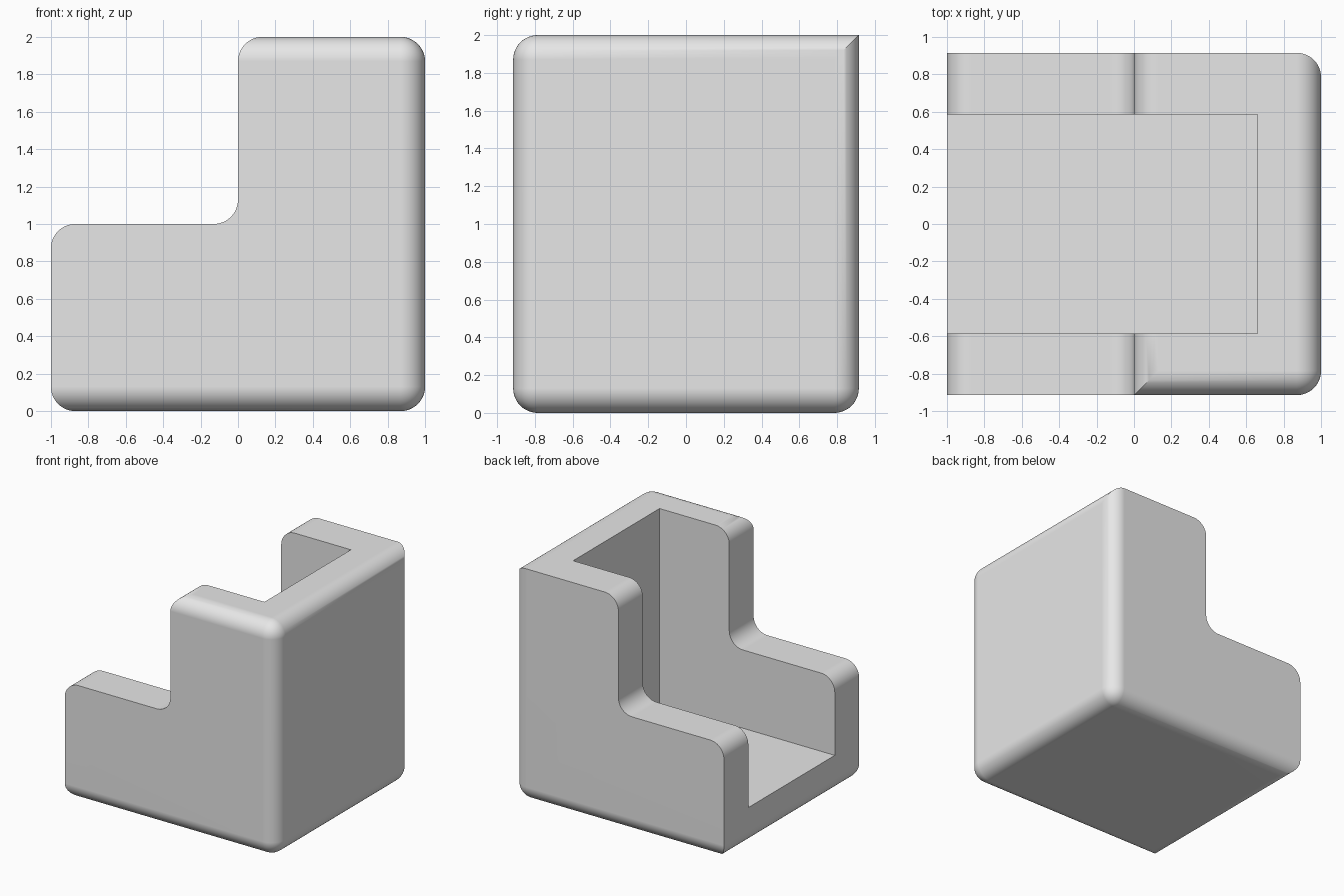
import bpy
import bmesh

if "Cube" in bpy.data.objects:
    bpy.data.objects.remove(bpy.data.objects["Cube"], do_unlink=True)

HALF_DEPTH = 0.915
WALL = 0.33
RADIUS = 0.13

grey = bpy.data.materials.new("light_grey")
grey.use_nodes = True
grey.diffuse_color = (0.8, 0.8, 0.8, 1)
grey.node_tree.nodes["Principled BSDF"].inputs["Base Color"].default_value = (0.8, 0.8, 0.8, 1)


def prism(name, profile, half_depth, rounded=None):
    """Extrude an x-z profile along y, then round the edges the rule picks."""
    bm = bmesh.new()
    face = bm.faces.new([bm.verts.new((x, -half_depth, z)) for x, z in profile])
    ext = bmesh.ops.extrude_face_region(bm, geom=[face])
    moved = [v for v in ext["geom"] if isinstance(v, bmesh.types.BMVert)]
    bmesh.ops.translate(bm, verts=moved, vec=(0, 2 * half_depth, 0))
    bmesh.ops.recalc_face_normals(bm, faces=bm.faces)
    if rounded:
        edges = [e for e in bm.edges if rounded(e)]
        bmesh.ops.bevel(bm, geom=edges, offset=RADIUS, offset_type='OFFSET',
                        segments=12, profile=0.5, affect='EDGES', clamp_overlap=True)
    mesh = bpy.data.meshes.new(name)
    bm.to_mesh(mesh)
    bm.free()
    mesh.materials.append(grey)
    obj = bpy.data.objects.new(name, mesh)
    bpy.context.collection.objects.link(obj)
    return obj


def is_rounded(edge):
    a, b = (v.co for v in edge.verts)
    mid, span = (a + b) / 2, b - a
    if abs(span.y) > 0.1:                      # every corner of the stepped profile
        return True
    if abs(span.z) > 0.1:                      # upright corners of the closed end
        return mid.x > 0.9
    return mid.z < 0.1 or (mid.z > 1.9 and mid.y < 0)   # underside and front top


# Stepped outer body
step = [(-1, 0), (1, 0), (1, 2), (0, 2), (0, 1), (-1, 1)]
body = prism("stepped_shell", step, HALF_DEPTH, is_rounded)

# Channel open at the top and at the low end
inner = 1 - WALL - 0.01
channel = [(-1.5, WALL), (inner, WALL), (inner, 3), (-1.5, 3)]
cutter = prism("channel_cutter", channel, HALF_DEPTH - WALL)
cutter.hide_render = True

cut = body.modifiers.new("channel", 'BOOLEAN')
cut.operation = 'DIFFERENCE'
cut.solver = 'EXACT'
cut.object = cutter

bpy.ops.object.select_all(action='DESELECT')
body.select_set(True)
bpy.context.view_layer.objects.active = body
bpy.ops.object.modifier_apply(modifier=cut.name)
bpy.data.objects.remove(cutter, do_unlink=True)

# Smooth roundings, flat walls, crisp cut edges
bpy.ops.object.shade_smooth_by_angle(angle=0.5)
normals = body.modifiers.new("flat_walls", 'WEIGHTED_NORMAL')
normals.keep_sharp = True
